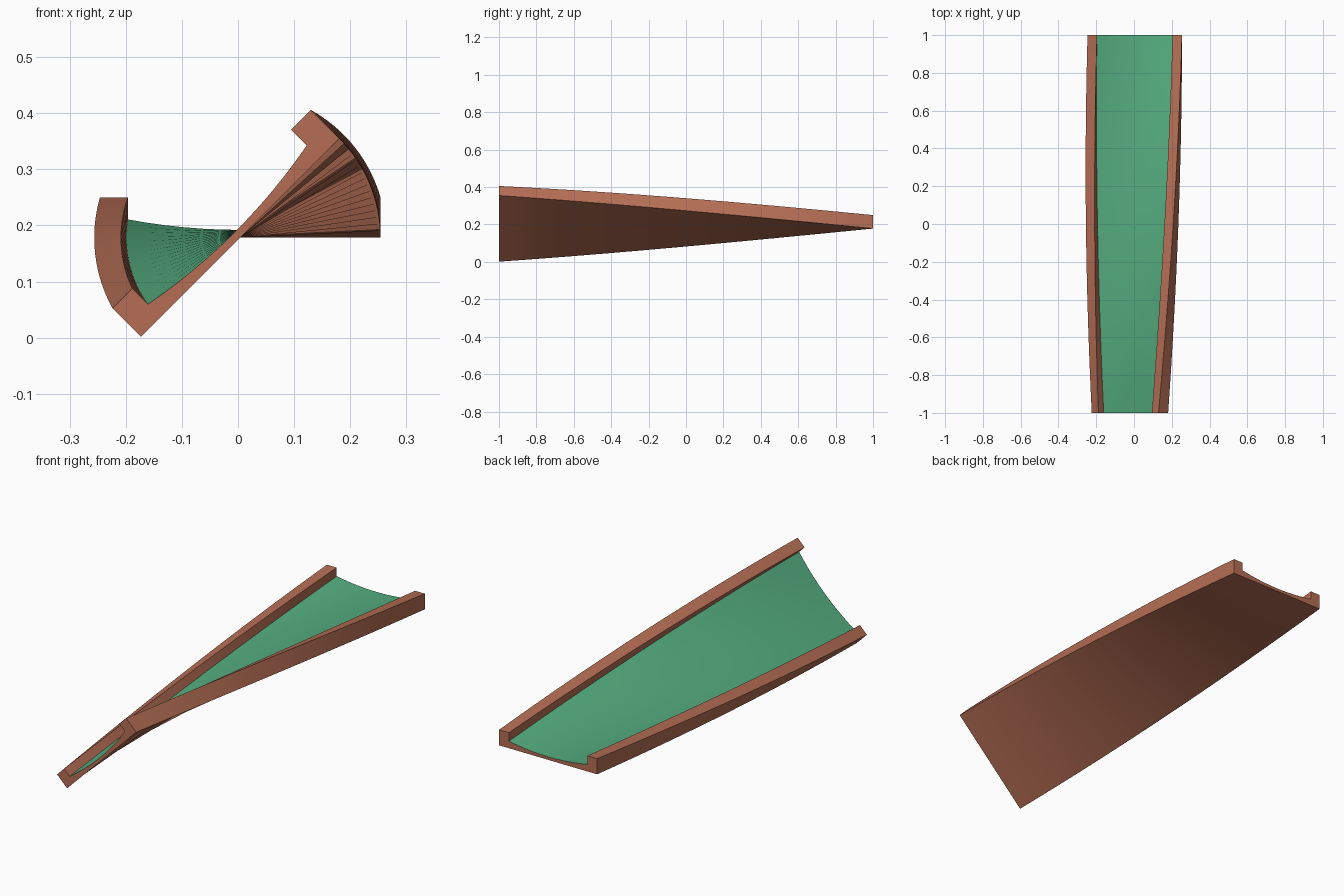
import bpy, bmesh, math

if "Cube" in bpy.data.objects:
    bpy.data.objects.remove(bpy.data.objects["Cube"])

HALF_W, WALL, HEIGHT = 0.25, 0.05, 0.072   # chute half width, rail thickness, rail height
EDGE, DIP = 0.0325, 0.014                  # floor height beside rails / at the middle
CX, CZ = 0.004, 0.178                      # twist axis
STEPS, FLOOR = 16, 12


def material(name, rgb):
    m = bpy.data.materials.new(name)
    m.diffuse_color = (*rgb, 1)
    m.use_nodes = True
    m.node_tree.nodes["Principled BSDF"].inputs["Base Color"].default_value = m.diffuse_color
    return m


brown = material("terracotta brown", (0.46, 0.155, 0.09))
green = material("chute green", (0.09, 0.42, 0.215))

# cross-section: flat underside, square rails, dished floor
inner = HALF_W - WALL
profile = [(-HALF_W, 0), (HALF_W, 0), (HALF_W, HEIGHT), (inner, HEIGHT)]
for i in range(FLOOR + 1):
    u = 1 - 2 * i / FLOOR
    profile.append((inner * u, DIP + (EDGE - DIP) * u * u))
profile += [(-inner, HEIGHT), (-HALF_W, HEIGHT)]
n = len(profile)

# sweep from back to front while rolling 45 degrees
bm = bmesh.new()
rings = []
for s in range(STEPS + 1):
    t = s / STEPS
    a = math.radians(45) * t
    c, d = math.cos(a), math.sin(a)
    rings.append([bm.verts.new((CX + u * c - v * d, 1 - 2 * t, CZ + u * d + v * c))
                  for u, v in profile])
for r0, r1 in zip(rings, rings[1:]):
    for i in range(n):
        j = (i + 1) % n
        f = bm.faces.new((r0[i], r0[j], r1[j], r1[i]))
        f.material_index = 1 if 4 <= i < 4 + FLOOR else 0   # dished floor is green
        f.smooth = True
bm.faces.new(rings[0])
bm.faces.new(rings[-1])
bmesh.ops.recalc_face_normals(bm, faces=bm.faces)

me = bpy.data.meshes.new("twisted_chute")
bm.to_mesh(me)
bm.free()
me.materials.append(brown)
me.materials.append(green)
chute = bpy.data.objects.new("twisted_chute", me)
bpy.context.collection.objects.link(chute)

# keep rail edges crisp
bpy.context.view_layer.objects.active = chute
chute.select_set(True)
bpy.ops.object.shade_smooth_by_angle(angle=math.radians(30))
